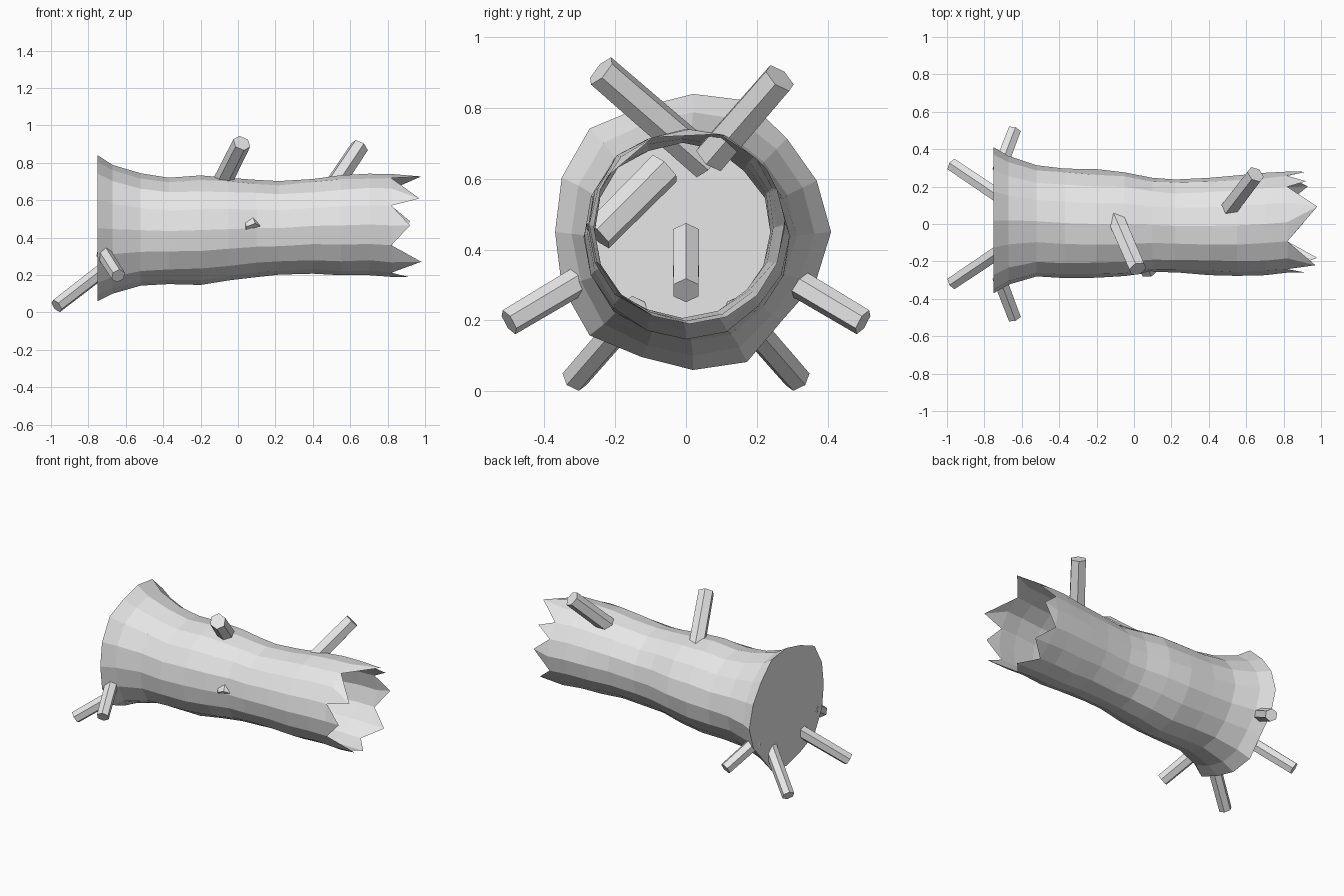
import bpy, bmesh, math, random
from mathutils import Vector

cube = bpy.data.objects.get("Cube")
if cube:
    bpy.data.objects.remove(cube, do_unlink=True)

random.seed(4)
SIDES = 16

grey = bpy.data.materials.new("pale grey wood")
grey.use_nodes = True
grey.diffuse_color = (0.8, 0.8, 0.8, 1)
grey.node_tree.nodes["Principled BSDF"].inputs["Base Color"].default_value = (0.8, 0.8, 0.8, 1)


def finish(bm, name):
    mesh = bpy.data.meshes.new(name)
    bm.to_mesh(mesh)
    bm.free()
    mesh.materials.append(grey)
    obj = bpy.data.objects.new(name, mesh)
    bpy.context.collection.objects.link(obj)
    return obj


# Trunk sections: x, top z, bottom z, far y, near y
sections = [
    (-0.75, 0.84, 0.06, 0.41, -0.37), (-0.67, 0.79, 0.10, 0.36, -0.32),
    (-0.52, 0.74, 0.14, 0.31, -0.28), (-0.37, 0.72, 0.15, 0.30, -0.29),
    (-0.20, 0.73, 0.15, 0.29, -0.29), (-0.05, 0.72, 0.17, 0.28, -0.28),
    (0.10, 0.71, 0.19, 0.25, -0.26), (0.22, 0.70, 0.20, 0.24, -0.26),
    (0.40, 0.715, 0.21, 0.25, -0.27), (0.55, 0.73, 0.20, 0.26, -0.275),
    (0.70, 0.74, 0.20, 0.27, -0.27), (0.82, 0.74, 0.19, 0.28, -0.26),
]
# Uneven outline of the flared end, relative to a round one
flare = [1.0, 0.97, 0.96, 1.03, 1.0, 0.98, 1.06, 1.03,
         1.0, 1.03, 1.06, 0.98, 1.0, 1.02, 0.91, 0.96]


def section_point(section, k, scale=1.0):
    x, top, bottom, far, near = section
    a = math.tau * k / SIDES
    return Vector((x, (far + near) / 2 + (far - near) / 2 * scale * math.cos(a),
                   (top + bottom) / 2 + (top - bottom) / 2 * scale * math.sin(a)))


bm = bmesh.new()
rings = []
for i, section in enumerate(sections):
    blend = max(0.25, 1 - 0.25 * i)
    jitter = 0.015 if 0 < i < len(sections) - 1 else 0
    rings.append([bm.verts.new(section_point(
        section, k, 1 + blend * (flare[k] - 1) + random.uniform(-jitter, jitter)))
        for k in range(SIDES)])
for a, b in zip(rings, rings[1:]):
    for k in range(SIDES):
        n = (k + 1) % SIDES
        bm.faces.new((a[k], a[n], b[n], b[k]))
bm.faces.new(list(reversed(rings[0])))

# Splintered rim: first side, last side, tip side, tip x
splinters = [(2, 5, 3.2, 0.98), (5, 7, 6.6, 0.97), (7, 9, 8, 0.92), (9, 11, 10, 0.98),
             (11, 13, 12, 0.91), (13, 15, 14, 0.93), (15, 17, 16.2, 0.92), (17, 18, 17.6, 0.92)]
for first, last, side, x in splinters:
    tip = bm.verts.new(section_point((x,) + sections[-1][1:], side))
    for k in range(first, last):
        bm.faces.new((rings[-1][k % SIDES], rings[-1][(k + 1) % SIDES], tip))
bmesh.ops.recalc_face_normals(bm, faces=bm.faces)
finish(bm, "hollow_trunk")


def peg(name, inner, outer, radius):
    """Six-sided stub between two points."""
    inner, outer = Vector(inner), Vector(outer)
    axis = outer - inner
    bm = bmesh.new()
    bmesh.ops.create_cone(bm, cap_ends=True, segments=6, radius1=radius,
                          radius2=radius * 0.95, depth=axis.length)
    obj = finish(bm, name)
    obj.location = (inner + outer) / 2
    obj.rotation_euler = axis.to_track_quat("Z", "Y").to_euler()


# Branch stubs through the trunk wall
peg("top_middle_branch", (-0.11, 0.06, 0.645), (0.02, -0.24, 0.905), 0.052)
peg("top_end_branch", (0.50, 0.07, 0.66), (0.65, 0.265, 0.885), 0.052)
peg("front_branch", (0.01, -0.06, 0.63), (0.08, -0.25, 0.44), 0.052)
peg("inner_branch", (-0.60, 0, 0.44), (-0.38, 0, 0.285), 0.043)

# Mirrored roots at the flared end
for side, label in ((1, "back"), (-1, "front")):
    peg(label + "_end_root", (-0.71, side * 0.14, 0.235), (-0.97, side * 0.315, 0.034), 0.041)
    peg(label + "_side_root", (-0.72, side * 0.29, 0.32), (-0.64, side * 0.50, 0.195), 0.041)
